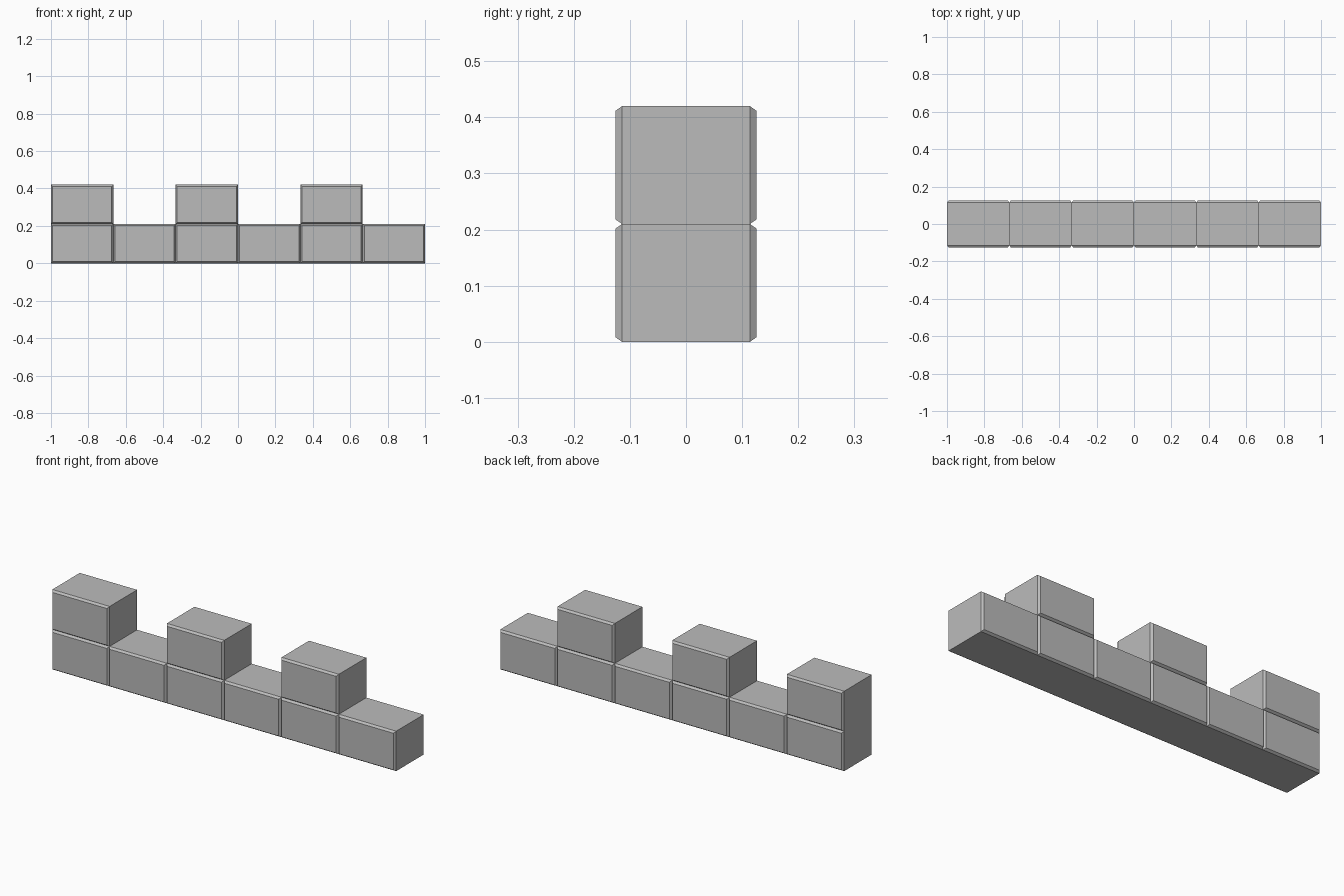
import bpy
import bmesh
from mathutils import Matrix

cube = bpy.data.objects.get("Cube")
if cube:
    bpy.data.objects.remove(cube, do_unlink=True)

COLUMNS = 6
WIDTH = 2 / COLUMNS
HEIGHT = 0.21
DEPTH = 0.252
CHAMFER = 0.012

stone = bpy.data.materials.new("grey stone")
stone.use_nodes = True
stone.diffuse_color = (0.5, 0.5, 0.5, 1)
stone.node_tree.nodes["Principled BSDF"].inputs["Base Color"].default_value = (0.5, 0.5, 0.5, 1)


def block_mesh():
    """One stone block with chamfered front and back faces."""
    bm = bmesh.new()
    size = (WIDTH, DEPTH - 2 * CHAMFER, HEIGHT)
    bmesh.ops.create_cube(bm, size=1, matrix=Matrix.Diagonal((*size, 1)))
    bm.normal_update()
    ends = [f for f in bm.faces if abs(f.normal.y) > 0.9]
    bmesh.ops.inset_individual(bm, faces=ends, thickness=CHAMFER, depth=CHAMFER)
    mesh = bpy.data.meshes.new("stone_block")
    bm.to_mesh(mesh)
    bm.free()
    mesh.materials.append(stone)
    return mesh


def add_block(name, mesh, column, row):
    block = bpy.data.objects.new(name, mesh)
    block.location = (-1 + WIDTH * (column + 0.5), 0, HEIGHT * (row + 0.5))
    bpy.context.collection.objects.link(block)


# Continuous wall course, with a merlon on every other block
mesh = block_mesh()
for i in range(COLUMNS):
    add_block(f"wall_block_{i + 1}", mesh, i, 0)
    if i % 2 == 0:
        add_block(f"merlon_{i // 2 + 1}", mesh, i, 1)
